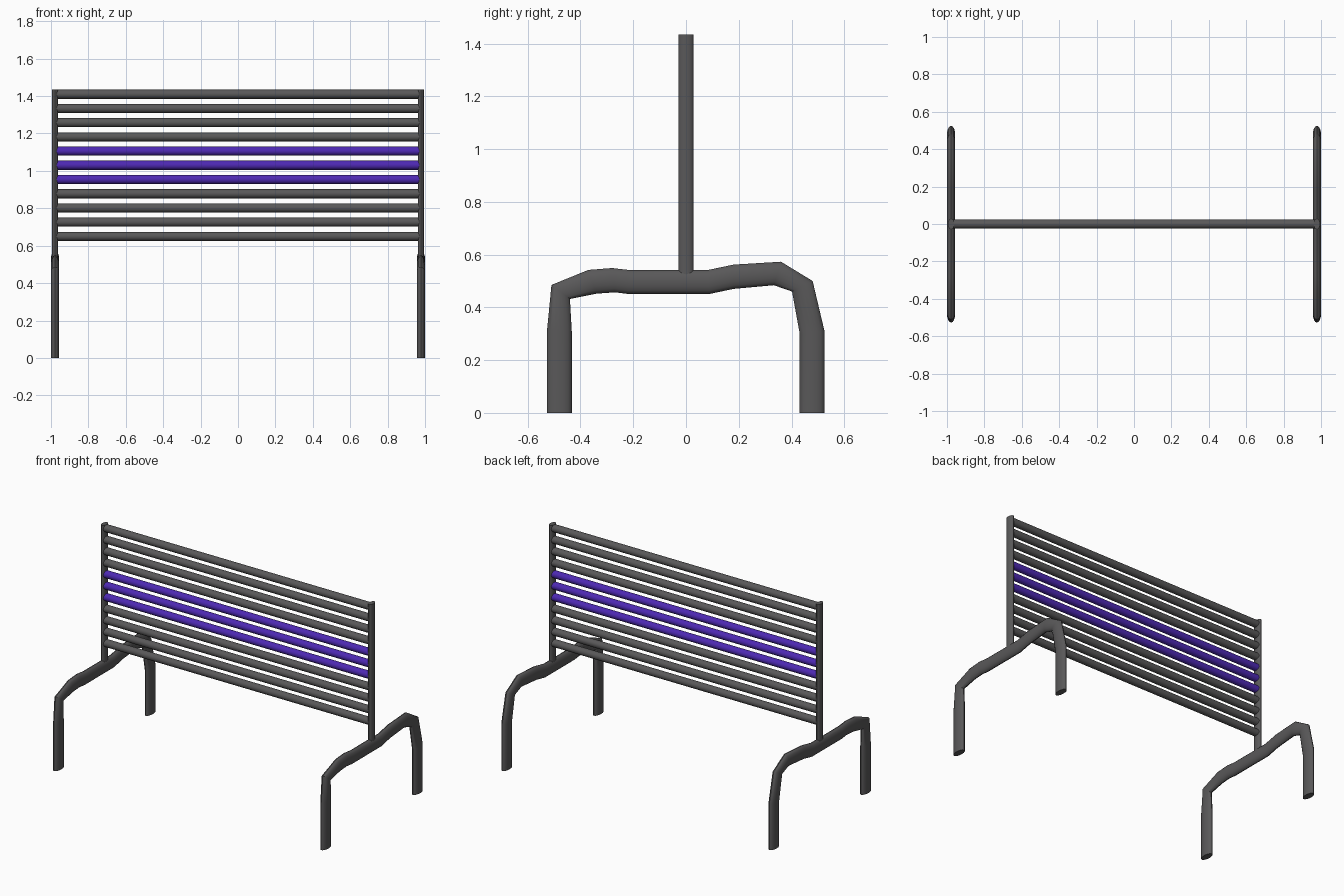
import bpy, math
from mathutils import Vector

if "Cube" in bpy.data.objects:
    bpy.data.objects.remove(bpy.data.objects["Cube"])


def material(name, rgb):
    m = bpy.data.materials.new(name)
    m.diffuse_color = (*rgb, 1.0)
    m.use_nodes = True
    m.node_tree.nodes["Principled BSDF"].inputs["Base Color"].default_value = m.diffuse_color
    return m


GREY = material("dark grey metal", (0.10, 0.098, 0.10))
PURPLE = material("purple metal", (0.075, 0.022, 0.45))


def tube(name, rings, mat, sides=16):
    """Skin elliptical rings given as (centre, axis_a, axis_b), with end caps."""
    verts, faces = [], []
    for c, a, b in rings:
        for i in range(sides):
            t = 2 * math.pi * i / sides
            verts.append(c + a * math.cos(t) + b * math.sin(t))
    for r in range(len(rings) - 1):
        for i in range(sides):
            j = (i + 1) % sides
            faces.append((r * sides + i, r * sides + j,
                          (r + 1) * sides + j, (r + 1) * sides + i))
    last = (len(rings) - 1) * sides
    faces.append(tuple(reversed(range(sides))))
    faces.append(tuple(range(last, last + sides)))
    me = bpy.data.meshes.new(name)
    me.from_pydata(verts, [], faces)
    me.materials.append(mat)
    ob = bpy.data.objects.new(name, me)
    bpy.context.collection.objects.link(ob)
    bpy.ops.object.select_all(action='DESELECT')
    bpy.context.view_layer.objects.active = ob
    ob.select_set(True)
    bpy.ops.object.mode_set(mode='EDIT')
    bpy.ops.mesh.select_all(action='SELECT')
    bpy.ops.mesh.normals_make_consistent(inside=False)
    bpy.ops.object.mode_set(mode='OBJECT')
    bpy.ops.object.shade_smooth_by_angle(angle=math.radians(35))
    return ob


# side frame: matching outer and inner points (y, z) along the bent tube
OUTER = [(-.527, 0), (-.527, .31), (-.51, .485), (-.37, .542), (-.28, .549), (-.21, .541),
         (.08, .541), (.18, .562), (.36, .573), (.48, .50), (.525, .31), (.525, 0)]
INNER = [(-.433, 0), (-.433, .31), (-.44, .432), (-.34, .452), (-.27, .457), (-.22, .451),
         (.09, .451), (.18, .470), (.333, .484), (.402, .46), (.431, .30), (.431, 0)]

for side, sx in (("left", -1), ("right", 1)):
    x = sx * 0.978
    rings = []
    for o, i in zip(OUTER, INNER):
        po, pi = Vector((x, *o)), Vector((x, *i))
        rings.append(((po + pi) / 2, Vector((0.022, 0, 0)), (po - pi) / 2))
    tube(side + "_leg_frame", rings, GREY)

    # upright post, oval in section
    tube(side + "_post",
         [(Vector((x, 0, z)), Vector((0.0165, 0, 0)), Vector((0, 0.029, 0)))
          for z in (0.51, 1.435)], GREY)

# horizontal slats, the middle three purple
for k in range(11):
    z = 0.65 + 0.076 * k
    tube("slat_%02d" % (k + 1),
         [(Vector((x, 0, z)), Vector((0, 0.0245, 0)), Vector((0, 0, 0.0245)))
          for x in (-0.972, 0.972)], PURPLE if k in (4, 5, 6) else GREY)
